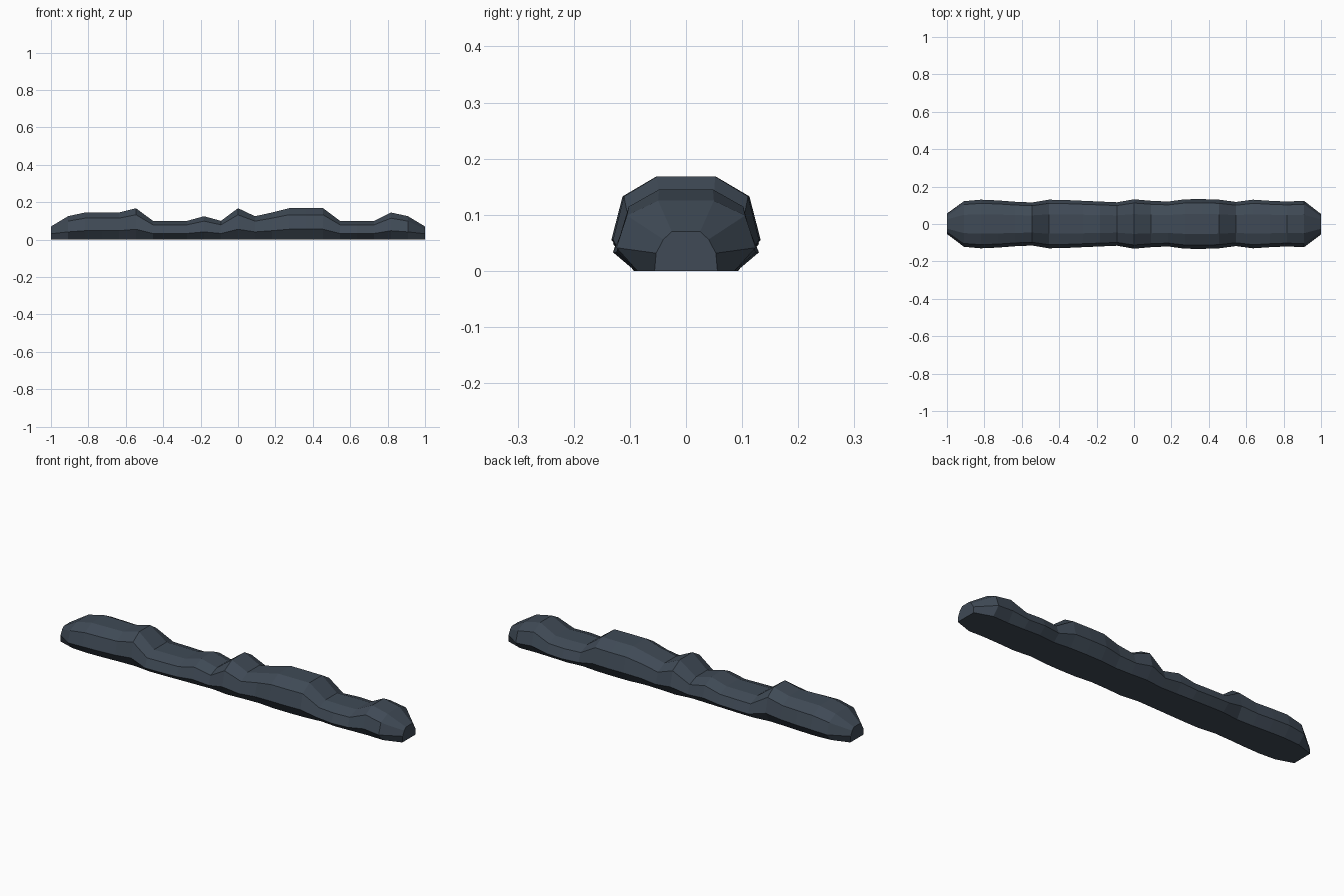
import bpy, bmesh

if "Cube" in bpy.data.objects:
    bpy.data.objects.remove(bpy.data.objects["Cube"])

# one slate colour
slate = bpy.data.materials.new("dark slate")
slate.diffuse_color = (0.050, 0.068, 0.092, 1)
slate.use_nodes = True
slate.node_tree.nodes["Principled BSDF"].inputs["Base Color"].default_value = slate.diffuse_color

# ridge height and half width at evenly spaced stations along x
heights = [.07, .125, .145, .145, .145, .168, .10, .10, .10, .125, .10, .168,
           .125, .145, .168, .168, .168, .10, .10, .10, .145, .125, .07]
widths = [.056, .122, .130, .126, .119, .115, .130, .128, .124, .120, .116, .132,
          .124, .120, .132, .133, .130, .118, .130, .124, .120, .124, .056]

# cross-section half: share of half width, share of height
profile = [(.70, 0), (1, .33), (.85, .79), (.40, 1)]
end_profile = [(1, 0), (.95, .45), (.72, .80), (.45, 1)]


def ring(bm, x, w, h, half):
    side = [(y * w, z * h) for y, z in half]
    loop = side + [(-y, z) for y, z in reversed(side)]
    return [bm.verts.new((x, y, z)) for y, z in loop]


# loft the rocky ridge
bm = bmesh.new()
last = len(heights) - 1
rings = [ring(bm, -1 + 2 * i / last, widths[i], heights[i],
              end_profile if i in (0, last) else profile)
         for i in range(last + 1)]
for a, b in zip(rings, rings[1:]):
    for k in range(8):
        n = (k + 1) % 8
        bm.faces.new((a[k], a[n], b[n], b[k]))
bm.faces.new(rings[0])
bm.faces.new(rings[-1])
bmesh.ops.recalc_face_normals(bm, faces=bm.faces)

mesh = bpy.data.meshes.new("rock_ridge")
bm.to_mesh(mesh)
bm.free()
mesh.materials.append(slate)
bpy.context.collection.objects.link(bpy.data.objects.new("rock_ridge", mesh))
